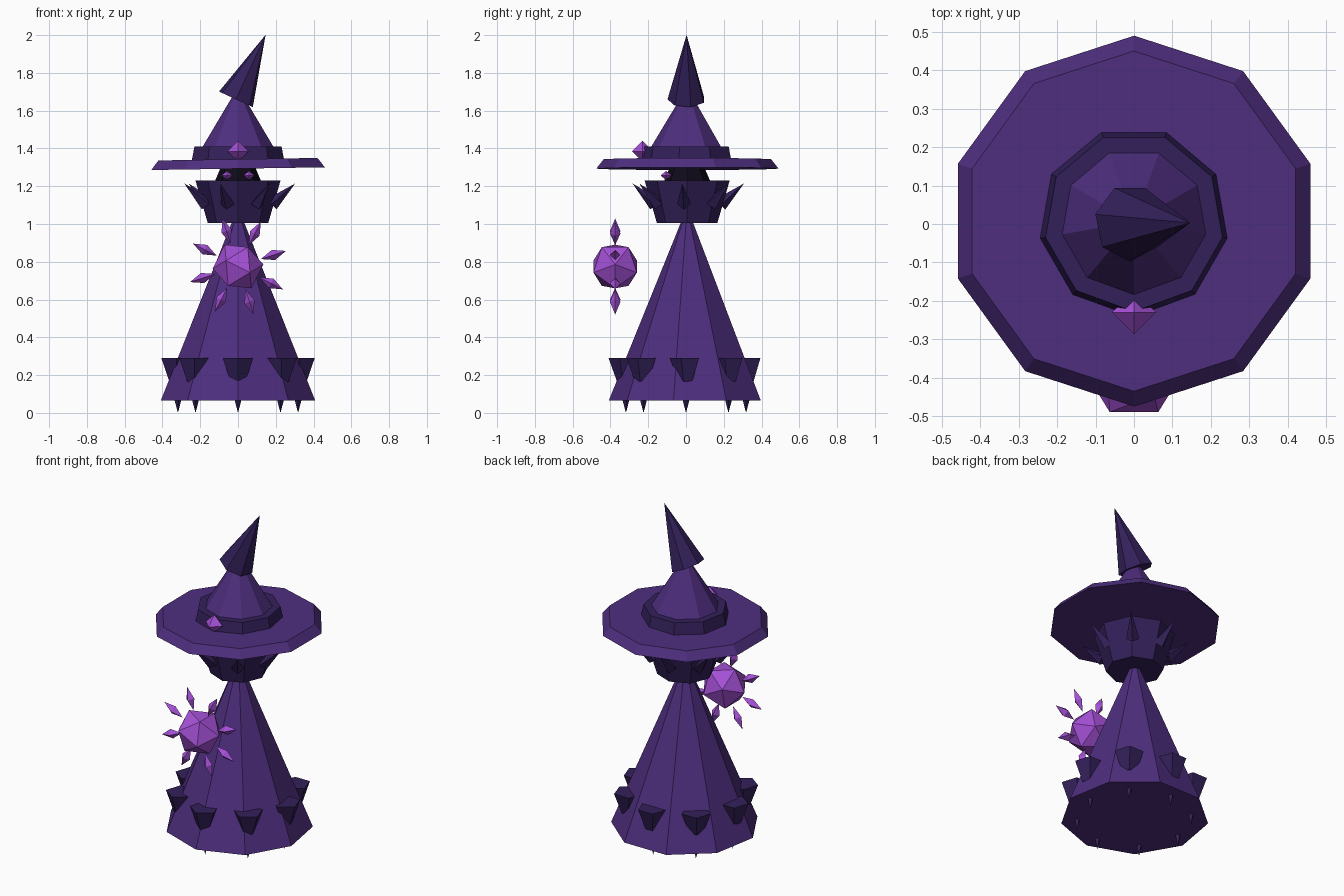
import bpy, bmesh, math
from mathutils import Vector, Matrix

if "Cube" in bpy.data.objects:
    bpy.data.objects.remove(bpy.data.objects["Cube"])


def material(name, hex_code):
    m = bpy.data.materials.new(name)
    rgb = [int(hex_code[i:i + 2], 16) / 255 for i in (0, 2, 4)]
    m.diffuse_color = [c / 12.92 if c <= 0.04045 else ((c + 0.055) / 1.055) ** 2.4 for c in rgb] + [1]
    m.use_nodes = True
    m.node_tree.nodes["Principled BSDF"].inputs["Base Color"].default_value = m.diffuse_color
    return m


PURPLE = material("robe purple", "4e2e7e")
DARK = material("dark purple", "33205a")
CRYSTAL = material("crystal violet", "a450d6")
BLACK = material("shadow black", "0e0a18")
CY = 0.006  # centre line of the body in y


def finish(name, bm, mat):
    bmesh.ops.recalc_face_normals(bm, faces=bm.faces)
    mesh = bpy.data.meshes.new(name)
    bm.to_mesh(mesh)
    bm.free()
    mesh.materials.append(mat)
    ob = bpy.data.objects.new(name, mesh)
    bpy.context.collection.objects.link(ob)
    return ob


def add_lathe(bm, sides, profile, matrix):
    """Rings of (radius, height) with a corner facing -y; radius 0 is a point."""
    rings = []
    for r, z in profile:
        n = sides if r else 1
        rings.append([bm.verts.new(matrix @ Vector((r * math.sin(a), -r * math.cos(a), z)))
                      for a in (2 * math.pi * i / sides for i in range(n))])
    for a, b in zip(rings, rings[1:]):
        for i in range(sides):
            j = (i + 1) % sides
            quad = [a[i % len(a)], a[j % len(a)], b[j % len(b)], b[i % len(b)]]
            bm.faces.new(list(dict.fromkeys(quad)))
    for ring in (rings[0], rings[-1]):
        if len(ring) > 1:
            bm.faces.new(ring)


def lathe(name, sides, profile, mat, loc=(0, CY, 0), tilt=0):
    bm = bmesh.new()
    add_lathe(bm, sides, profile, Matrix.Translation(loc) @ Matrix.Rotation(math.radians(tilt), 4, 'Y'))
    return finish(name, bm, mat)


def aim(loc, direction):
    """Placement with local z along the direction."""
    return Matrix.Translation(loc) @ Vector(direction).to_track_quat('Z', 'Y').to_matrix().to_4x4()


# Robe, collar and head
lathe("robe", 9, [(0.415, 0.065), (0, 1.09)], PURPLE)
lathe("collar", 8, [(0.16, 1.005), (0.225, 1.23)], DARK)
lathe("head", 8, [(0, 1.095), (0.088, 1.13), (0.125, 1.22), (0.088, 1.308), (0, 1.33)], BLACK)

# Eyes
bm = bmesh.new()
for side in (-1, 1):
    add_lathe(bm, 4, [(0, -0.024), (0.03, 0), (0, 0.024)],
              Matrix.Translation((side * 0.058, -0.105, 1.257)))
finish("eyes", bm, CRYSTAL)

# Hat: brim, band, crown and bent tip
lathe("hat_brim", 10, [(0.483, -0.025), (0.443, 0.025)], PURPLE, (0, 0.0075, 1.318), -0.9)
lathe("hat_band", 9, [(0.25, 1.33), (0.234, 1.41)], DARK)
lathe("hat_crown", 9, [(0.232, 1.34), (0, 1.725)], PURPLE)
lathe("hat_tip", 7, [(0.101, 0), (0, 0.376)], DARK, (-0.011, 0.003, 1.66), 24.7)
lathe("hat_gem", 4, [(0, -0.055), (0.057, 0), (0, 0.055)], CRYSTAL, (0, -0.23, 1.385))

# Spikes around the collar
bm = bmesh.new()
for i in range(7):
    a = math.radians(-5) + 2 * math.pi * i / 7
    c, s = math.cos(a), math.sin(a)
    add_lathe(bm, 4, [(0.037, 0), (0, 0.165)],
              aim((0.18 * c, 0.18 * s + CY, 1.105), (0.122 * c, 0.122 * s, 0.108)))
finish("collar_spikes", bm, DARK)

# Studs on the robe and small spikes beneath it
studs, feet = bmesh.new(), bmesh.new()
for i in range(8):
    a = math.pi * i / 4
    c, s = math.cos(a), math.sin(a)
    add_lathe(studs, 5, [(0.04, 0.165), (0.085, 0.29)],
              Matrix.Translation((0.325 * c, 0.325 * s, 0)))
    add_lathe(feet, 4, [(0, 0), (0.018, 0.068)],
              Matrix.Translation((0.318 * c, 0.318 * s, 0)))
finish("robe_studs", studs, DARK)
finish("hem_spikes", feet, DARK)

# Floating orb: icosahedron from three crossed golden rectangles
ORB = Vector((0, -0.375, 0.775))
spin = Matrix.Translation(ORB) @ Matrix.Rotation(math.radians(27), 4, 'Y')
short, long = 0.135 * 0.5257, 0.135 * 0.8507
bm = bmesh.new()
for p in (-1, 1):
    for q in (-1, 1):
        for co in ((p * short, q * long, 0), (p * long, 0, q * short), (0, p * short, q * long)):
            bm.verts.new(spin @ Vector(co))
bmesh.ops.convex_hull(bm, input=bm.verts)
finish("orb", bm, CRYSTAL)

# Ring of shards around the orb
bm = bmesh.new()
for i in range(8):
    a = math.radians(18 + 45 * i)
    d = Vector((math.cos(a), 0, math.sin(a)))
    add_lathe(bm, 4, [(0, -0.07), (0.028, 0), (0, 0.07)], aim(ORB + d * 0.197, d))
finish("orb_shards", bm, CRYSTAL)
